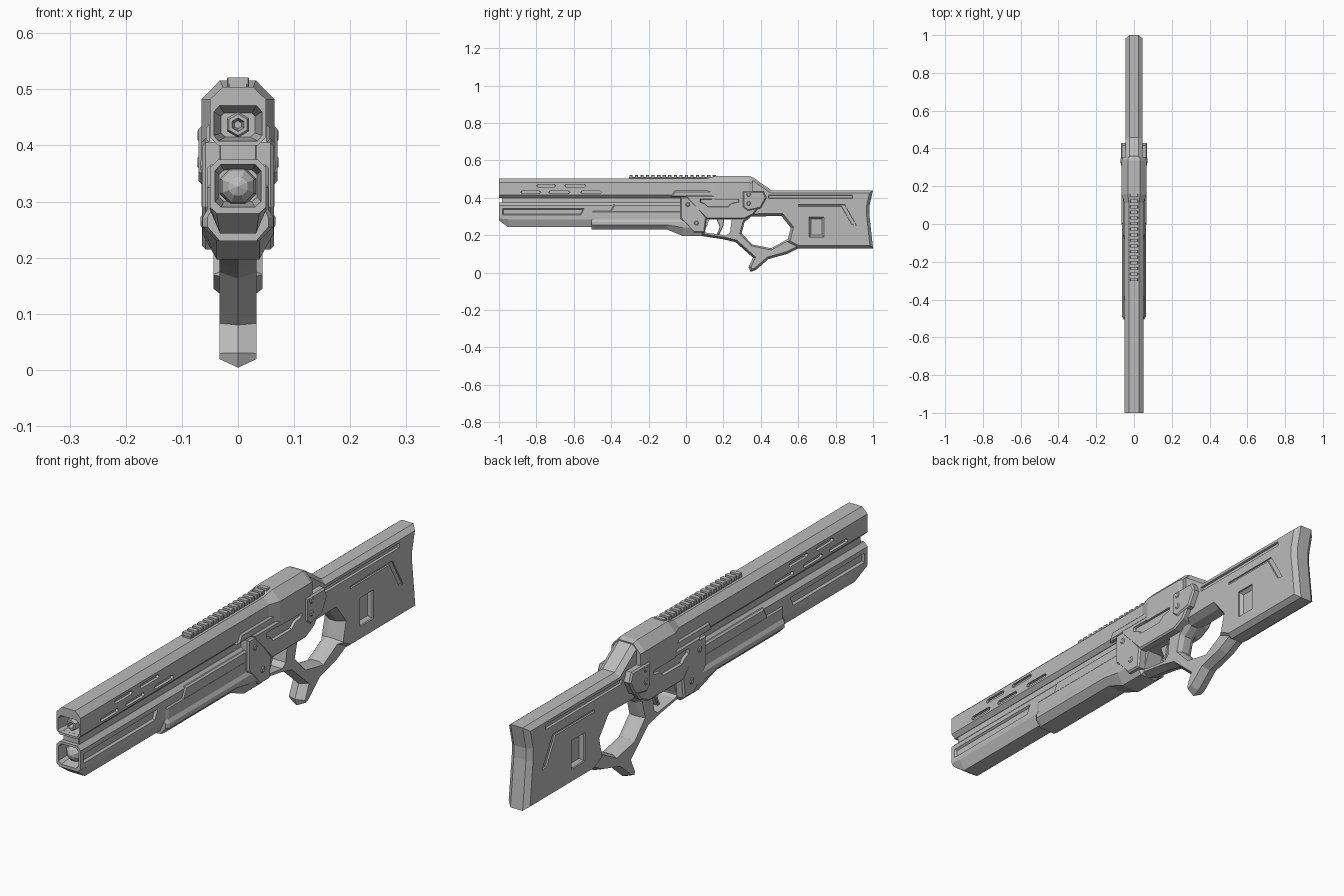
import bpy, bmesh, math
from mathutils import Vector

if "Cube" in bpy.data.objects:
    bpy.data.objects.remove(bpy.data.objects["Cube"])

grey = bpy.data.materials.new("gunmetal_grey")
grey.diffuse_color = (0.5, 0.5, 0.5, 1)
grey.use_nodes = True
grey.node_tree.nodes["Principled BSDF"].inputs["Base Color"].default_value = grey.diffuse_color


def loft(name, loops):
    """Skin through loops of equal length and cap both ends."""
    bm = bmesh.new()
    rings = [[bm.verts.new(p) for p in l] for l in loops]
    n = len(rings[0])
    for a, b in zip(rings, rings[1:]):
        for i in range(n):
            j = (i + 1) % n
            bm.faces.new((a[i], a[j], b[j], b[i]))
    bm.faces.new(rings[0])
    bm.faces.new(rings[-1])
    bmesh.ops.remove_doubles(bm, verts=bm.verts, dist=1e-5)
    bmesh.ops.recalc_face_normals(bm, faces=bm.faces)
    me = bpy.data.meshes.new(name)
    bm.to_mesh(me)
    bm.free()
    me.materials.append(grey)
    ob = bpy.data.objects.new(name, me)
    bpy.context.collection.objects.link(ob)
    return ob


def inset(prof, c):
    """Move every side of a (y, z) polygon inward by c."""
    pts = [Vector(p) for p in prof]
    n = len(pts)
    area = sum(pts[i - 1].x * pts[i].y - pts[i].x * pts[i - 1].y for i in range(n))
    s = 1 if area > 0 else -1
    out = []
    for i in range(n):
        d1 = (pts[i] - pts[i - 1]).normalized()
        d2 = (pts[(i + 1) % n] - pts[i]).normalized()
        n1, n2 = Vector((-d1.y, d1.x)) * s, Vector((-d2.y, d2.x)) * s
        out.append(pts[i] + (n1 + n2) * (c / max(1 + n1.dot(n2), 0.4)))
    return out


def slab(name, prof, w, c=0.006, cx=0.006):
    """Side profile given thickness 2w with chamfered rims."""
    small = inset(prof, c)
    rows = ((-w, small), (cx - w, prof), (w - cx, prof), (w, small))
    if cx >= w:
        rows = ((-w, small), (0, prof), (w, small))
    return loft(name, [[(x, p[0], p[1]) for p in r] for x, r in rows])


def prism(name, stations):
    """Loft mirrored half sections (x, z) along y."""
    return loft(name, [[(x, y, z) for x, z in h] + [(-x, y, z) for x, z in reversed(h)]
                       for y, h in stations])


def lathe(name, n, zc, rows):
    return loft(name, [[(r * math.cos(math.tau * (i + .5) / n), y,
                         zc + r * math.sin(math.tau * (i + .5) / n)) for i in range(n)]
                       for y, r in rows])


def box(name, x, y0, y1, z0, z1):
    return slab(name, [(y0, z0), (y1, z0), (y1, z1), (y0, z1)], x, 0.002, 0.002)


def cut(ob, cutter):
    m = ob.modifiers.new("cut", 'BOOLEAN')
    m.operation, m.solver, m.object = 'DIFFERENCE', 'EXACT', cutter
    bpy.context.view_layer.update()
    me = bpy.data.meshes.new_from_object(ob.evaluated_get(bpy.context.evaluated_depsgraph_get()))
    ob.modifiers.clear()
    ob.data = me
    bpy.data.objects.remove(cutter)


def pocket(ob, prof, x_floor, c=0.004):
    """Recess with sloped walls on both sides, floor at |x| = x_floor."""
    small = inset(prof, c)
    for s in (-1, 1):
        cut(ob, loft("cutter", [[(s * x_floor, *p) for p in small],
                                [(s * (x_floor + 0.012), *p) for p in prof],
                                [(s * 0.12, *p) for p in prof]]))


# Upper barrel shroud with recessed muzzle and vent slots
up = [(.035, .40), (.05, .415), (.05, .482), (.027, .504)]
shroud = prism("upper_shroud", [
    (-.94, [(.022, .415), (.03, .422), (.03, .452), (.025, .458)]),
    (-1, [(.035, .408), (.043, .418), (.043, .46), (.033, .471)]),
    (-1, up), (.34, up)])
for y0, y1, z in ((-.80, -.695, .465), (-.65, -.535, .465),
                  (-.885, -.775, .43), (-.735, -.62, .43), (-.565, -.45, .43)):
    pocket(shroud, [(y0, z), (y0 + .008, z - .008), (y1 - .008, z - .008),
                    (y1, z), (y1 - .008, z + .008), (y0 + .008, z + .008)], .041, .002)
lathe("upper_muzzle", 6, .437, [(-.95, .007), (-.985, .012), (-.985, .019),
                                (-.975, .023), (-.93, .023)])

# Lower barrel housing with recessed lens and side grooves
low = [(.032, .243), (.05, .285), (.05, .36), (.035, .375)]
lower = prism("lower_barrel", [
    (-.93, [(.025, .30), (.034, .308), (.034, .348), (.025, .356)]),
    (-1, [(.03, .29), (.041, .3), (.041, .355), (.031, .366)]),
    (-1, [(.038, .279), (.05, .290), (.05, .36), (.035, .375)]),
    (-.95, low), (.02, low)])
pocket(lower, [(-.985, .305), (-.56, .305), (-.54, .345), (-.985, .345)], .042, .008)
lathe("lower_lens", 8, .327, [(-.992, .001), (-.985, .018), (-.97, .031), (-.93, .035)])
box("barrel_bridge", .033, -.985, .3, .365, .41)

# Handguard under the lower barrel
def guard(drop, k=1.0):
    return [(.038 * k, .23 - drop), (.063 * k, .255 - drop * .4), (.063 * k, .272),
            (.055 * k, .285), (.055 * k, .325), (.046 * k, .335)]
prism("handguard", [(-.505, guard(0, .86)), (-.49, guard(0)), (-.1, guard(0)),
                    (-.02, guard(.033)), (.085, guard(.033)), (.1, guard(.02, .8))])
slab("handguard_panel", [(-.41, .32), (-.385, .366), (-.01, .366), (-.01, .32)], .055)
slab("hinge_plate", [(-.03, .405), (.02, .405), (.11, .295), (.1, .215),
                     (.04, .215), (-.03, .29)], .064)

# Receiver: upper block, front fairing, lower body with side pocket
blk = [(.065, .39), (.065, .482), (.032, .516)]
prism("receiver_block", [(.11, [(.05, .39), (.05, .482), (.027, .504)]),
                         (.155, blk), (.335, blk), (.355, [(.06, .395), (.06, .478), (.03, .51)])])
slab("receiver_fairing", [(-.08, .405), (-.06, .438), (.125, .438), (.125, .478),
                          (.2, .478), (.2, .405)], .057)
body = slab("receiver_body", [(0, .412), (.37, .412), (.42, .39), (.36, .31), (.31, .286),
                              (.11, .286), (.01, .39)], .065)
pocket(body, [(.075, .395), (.075, .375), (.1, .365), (.115, .35), (.225, .35),
              (.245, .368), (.285, .375), (.285, .395)], .056)
slab("stock_bracket", [(.305, .435), (.415, .435), (.43, .4), (.40, .345), (.33, .33),
                       (.305, .35)], .07)
for y, z in ((.01, .365), (.056, .265), (.335, .418), (.335, .37)):
    w = .067 if y < .1 else .0725
    slab("bolt", [(y + .013 * math.cos(a * math.pi / 3), z + .013 * math.sin(a * math.pi / 3))
                  for a in range(6)], w, .004, .003)

# Sight rail with evenly spaced teeth
box("rail_base", .017, -.305, .165, .498, .51)
for i in range(16):
    y = -.303 + i * .0297
    box("rail_tooth", .02, y, y + .017, .504, .521)

# Grip frame, trigger guard and hook
frame = slab("grip_frame", [(.05, .33), (.5, .33), (.62, .3), (.62, .14), (.54, .1), (.44, .072),
                            (.375, .015), (.345, .004), (.335, .03), (.358, .08), (.265, .163),
                            (.2, .178), (.09, .195), (.05, .2)], .033, .012, .04)
cut(frame, loft("cutter", [[(x, *p) for p in ((.1, .222), (.125, .284), (.245, .284),
                                              (.235, .215), (.215, .199), (.11, .213))]
                           for x in (-.1, .1)]))
slab("trigger", [(.16, .295), (.205, .295), (.2, .25), (.178, .205), (.165, .203),
                 (.18, .245)], .01, .003, .003)

# Stock with side slot, window recess and angled groove
stock = slab("stock", [(.3, .5), (.36, .508), (.457, .44), (1, .44), (.98, .355), (.98, .31),
                       (1, .13), (.6, .13), (.53, .165), (.5, .285), (.3, .29)], .044, .015, .019)
pocket(stock, [(.44, .395), (.89, .395), (.89, .415), (.44, .415)], .036, .003)
pocket(stock, [(.658, .19), (.737, .19), (.737, .297), (.658, .297)], .026, .01)
pocket(stock, [(.6, .352), (.6, .365), (.85, .365), (.915, .25), (.885, .255),
               (.83, .352)], .039, .003)

# Thumbhole with flared rims through frame and stock
hole = [(.35, .3), (.51, .303), (.56, .24), (.545, .18), (.455, .13),
        (.355, .15), (.297, .21), (.313, .27)]
wide = inset(hole, -.022)
for ob in (frame, stock):
    cut(ob, loft("cutter", [[(x, *p) for p in h] for x, h in
                            ((-.06, wide), (-.015, hole), (.015, hole), (.06, wide))]))
